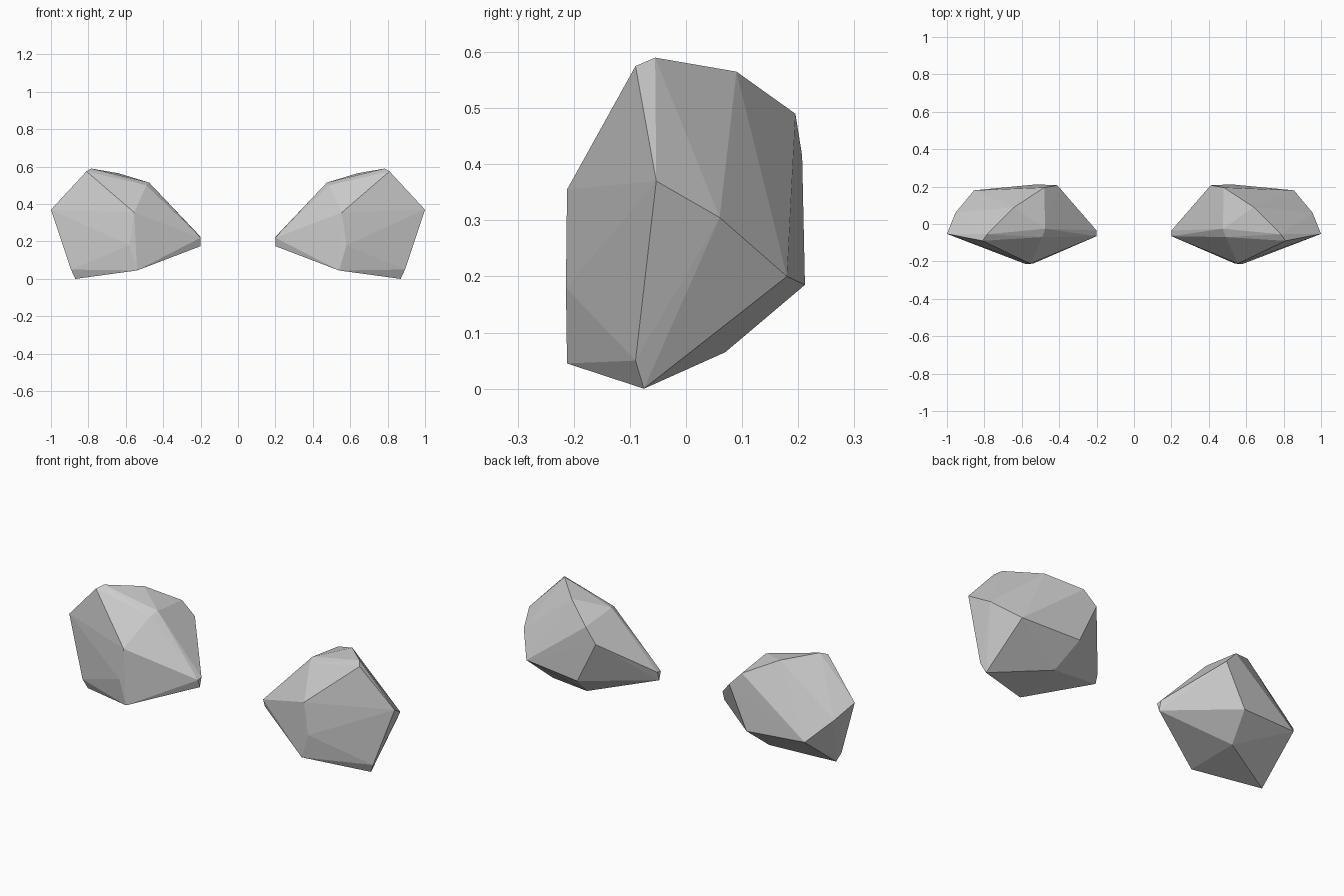
import bpy, bmesh

# Corner points of one faceted boulder (right-hand side)
CORNERS = [
    (0.81, -0.09, 0.575), (0.785, -0.055, 0.59), (0.64, 0.09, 0.565),    # crown
    (0.48, 0.195, 0.49), (0.475, -0.025, 0.515), (0.49, -0.07, 0.50),    # inner shoulder
    (0.41, 0.207, 0.415), (0.52, 0.212, 0.185), (0.855, 0.18, 0.20),     # back
    (1.0, -0.053, 0.37), (0.955, 0.06, 0.305),                           # outer ridge
    (0.20, -0.065, 0.22), (0.20, -0.035, 0.225), (0.20, -0.05, 0.175),   # inner tip
    (0.555, -0.212, 0.355), (0.58, -0.214, 0.18), (0.54, -0.212, 0.045), # front
    (0.87, -0.075, 0.0), (0.893, -0.09, 0.05), (0.56, 0.07, 0.065),      # underside
]

stone = bpy.data.materials.new("stone_grey")
stone.diffuse_color = (0.6, 0.6, 0.6, 1)


def boulder(name, side):
    """Flat-faced convex rock wrapped around the corner points."""
    bm = bmesh.new()
    for x, y, z in CORNERS:
        bm.verts.new((side * x, y, z))
    bmesh.ops.convex_hull(bm, input=bm.verts[:])
    bmesh.ops.recalc_face_normals(bm, faces=bm.faces[:])
    mesh = bpy.data.meshes.new(name)
    bm.to_mesh(mesh)
    bm.free()
    mesh.materials.append(stone)
    obj = bpy.data.objects.new(name, mesh)
    bpy.context.collection.objects.link(obj)


# Mirrored pair
boulder("right_boulder", 1)
boulder("left_boulder", -1)
